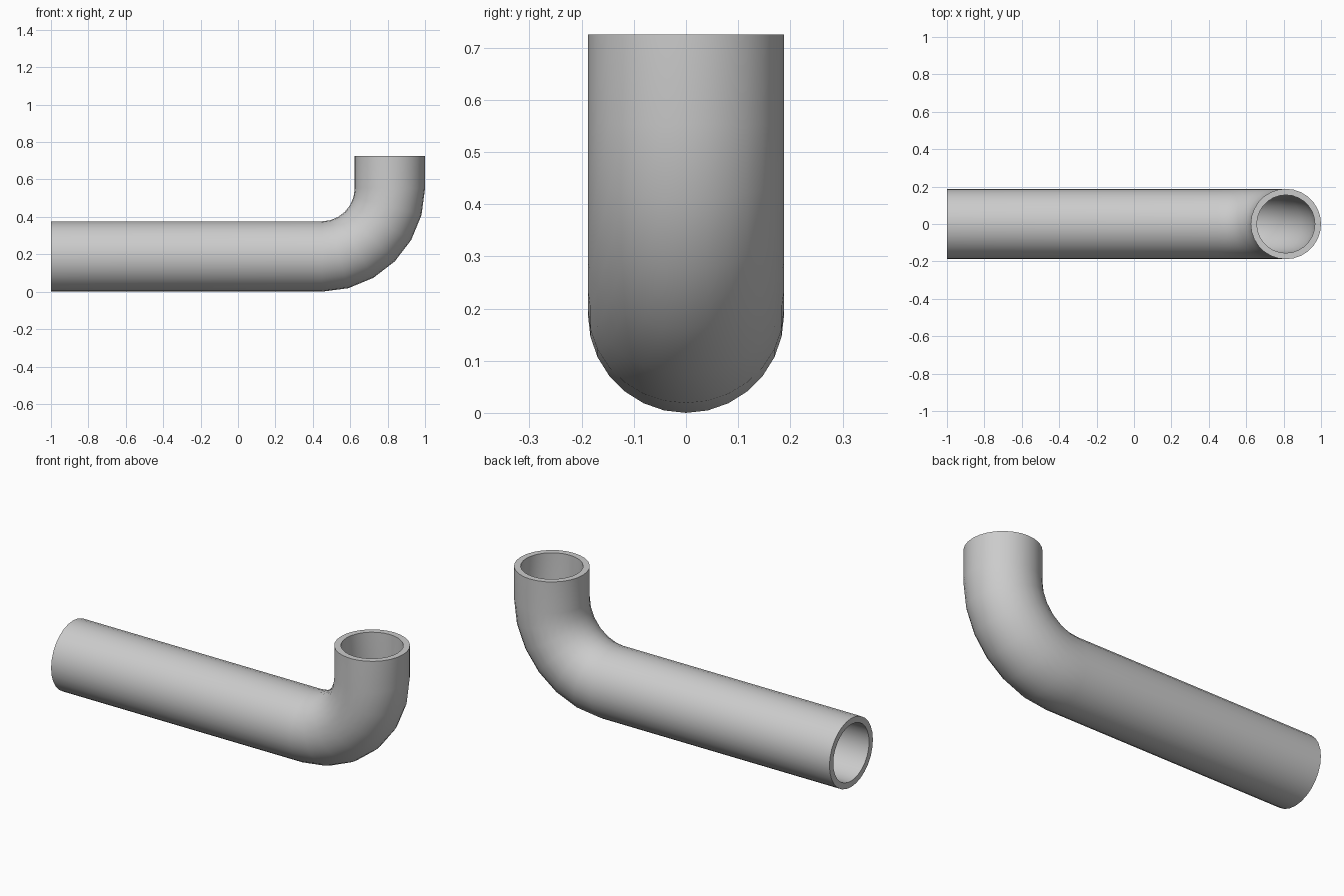
import bpy, bmesh
from math import sin, cos, pi
from mathutils import Vector

if "Cube" in bpy.data.objects:
    bpy.data.objects.remove(bpy.data.objects["Cube"], do_unlink=True)

SIDES, BEND_STEPS = 28, 6
OUTER, INNER = 0.188, 0.155
BEND_RADIUS, AXIS_X, TOP = 0.365, 0.812, 0.725

# Grey pipe material
grey = bpy.data.materials.new("pipe grey")
grey.use_nodes = True
colour = (0.6, 0.6, 0.6, 1)
grey.diffuse_color = colour
grey.node_tree.nodes["Principled BSDF"].inputs["Base Color"].default_value = colour

# Centreline stations: straight run, quarter bend, short upright end
bend_x, bend_z = AXIS_X - BEND_RADIUS, OUTER + BEND_RADIUS
stations = [(Vector((-1, 0, OUTER)), 0)]
for i in range(BEND_STEPS + 1):
    a = pi / 2 * i / BEND_STEPS
    stations.append((Vector((bend_x + BEND_RADIUS * sin(a), 0,
                             bend_z - BEND_RADIUS * cos(a))), a))
stations.append((Vector((AXIS_X, 0, TOP)), pi / 2))

bm = bmesh.new()


def ring(centre, angle, radius):
    """Circle of vertices square to the centreline."""
    side, up = Vector((0, 1, 0)), Vector((-sin(angle), 0, cos(angle)))
    return [bm.verts.new(centre + radius * (side * sin(t) - up * cos(t)))
            for t in (2 * pi * k / SIDES for k in range(SIDES))]


# Outer wall forwards, inner wall back, closed by the two end rims
rings = [ring(c, a, OUTER) for c, a in stations]
rings += [ring(c, a, INNER) for c, a in reversed(stations)]
for i, current in enumerate(rings):
    following = rings[(i + 1) % len(rings)]
    for k in range(SIDES):
        n = (k + 1) % SIDES
        bm.faces.new((current[k], current[n], following[n], following[k]))
bmesh.ops.recalc_face_normals(bm, faces=bm.faces)

mesh = bpy.data.meshes.new("elbow_pipe")
bm.to_mesh(mesh)
bm.free()
mesh.materials.append(grey)
pipe = bpy.data.objects.new("elbow_pipe", mesh)
bpy.context.collection.objects.link(pipe)

# Smooth walls, crisp rims
bpy.ops.object.select_all(action="DESELECT")
pipe.select_set(True)
bpy.context.view_layer.objects.active = pipe
bpy.ops.object.shade_smooth_by_angle(angle=pi / 6)
